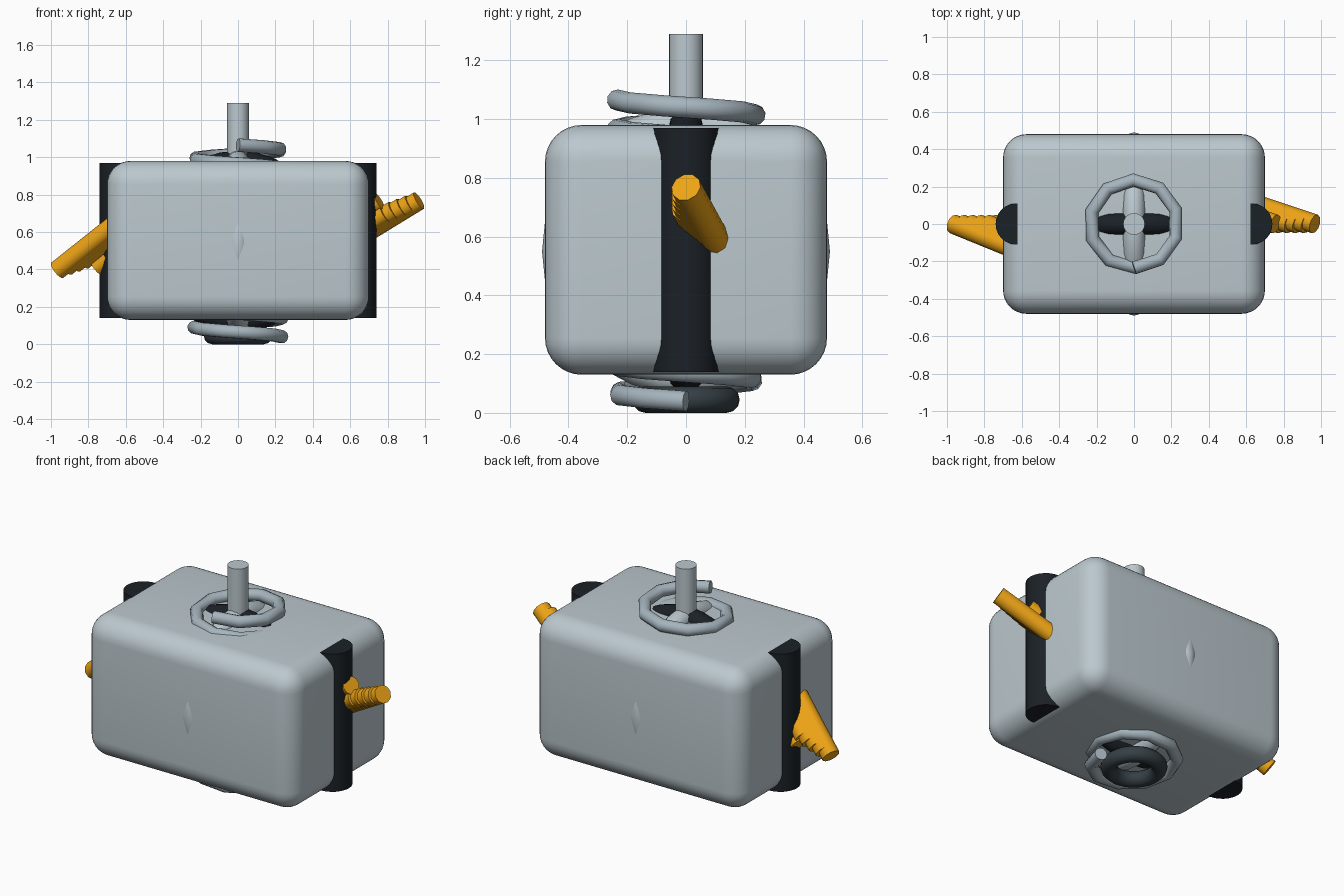
import bpy
from math import cos, sin, pi
from mathutils import Vector

if "Cube" in bpy.data.objects:
    bpy.data.objects.remove(bpy.data.objects["Cube"])


def mat(name, rgb):
    m = bpy.data.materials.new(name)
    m.diffuse_color = (*rgb, 1)
    m.use_nodes = True
    m.node_tree.nodes["Principled BSDF"].inputs["Base Color"].default_value = m.diffuse_color
    return m


PALE = mat("pale_metal", (0.50, 0.58, 0.62))
STEEL = mat("coil_steel", (0.38, 0.46, 0.51))
DARK = mat("dark", (0.011, 0.015, 0.020))
RUBBER = mat("rubber", (0.035, 0.05, 0.06))
ORANGE = mat("orange", (0.85, 0.37, 0.008))


def finish(name, m, angle=0.6):
    o = bpy.context.object
    o.name = name
    o.data.materials.append(m)
    bpy.ops.object.shade_smooth_by_angle(angle=angle)
    return o


def cylinder(name, m, x, y, z0, z1, r, n):
    bpy.ops.mesh.primitive_cylinder_add(vertices=n, radius=r, depth=z1 - z0,
                                        location=(x, y, (z0 + z1) / 2))
    return finish(name, m)


def ring(name, m, z, major, minor, rot=(0, 0, 0), n=32):
    bpy.ops.mesh.primitive_torus_add(major_radius=major, minor_radius=minor, rotation=rot,
                                     location=(0, 0, z), major_segments=n, minor_segments=12)
    return finish(name, m)


def tube(name, m, pts, r):
    c = bpy.data.curves.new(name, 'CURVE')
    c.dimensions = '3D'
    c.bevel_depth = r
    c.bevel_resolution = 3
    c.use_fill_caps = True
    s = c.splines.new('POLY')
    s.points.add(len(pts) - 1)
    for p, co in zip(s.points, pts):
        p.co = (*co, 1)
    o = bpy.data.objects.new(name, c)
    bpy.context.collection.objects.link(o)
    c.materials.append(m)
    return o


# rounded body block
bpy.ops.mesh.primitive_cube_add(size=1, location=(0, 0, 0.555))
body = bpy.context.object
body.scale = (1.4, 0.96, 0.85)
bpy.ops.object.transform_apply(location=False, rotation=False, scale=True)
bev = body.modifiers.new("round", 'BEVEL')
bev.width = 0.125
bev.segments = 8
bpy.ops.object.modifier_apply(modifier="round")
finish("body", PALE)

# side posts, centre shaft, foot ring
for s, side in ((-1, "left"), (1, "right")):
    cylinder(side + "_post", DARK, s * 0.63, 0, 0.14, 0.97, 0.11, 24)
cylinder("shaft", PALE, 0, 0, 0.3, 1.29, 0.058, 24)
ring("foot_ring", RUBBER, 0.045, 0.138, 0.045)

# crossed upright rings
ring("pale_ring", PALE, 0.55, 0.43, 0.06, (0, pi / 2, 0))
ring("dark_ring", DARK, 0.55, 0.425, 0.06, (pi / 2, 0, 0))

# coil that surfaces at top and bottom
N = 10
steps = int(10.25 * N)
coil = []
for i in range(steps + 1):
    t = 10.25 * i / steps
    a = -2 * pi * t
    coil.append((0.235 * cos(a), 0.235 * sin(a), 0.04 + 0.1 * t))
tube("coil", STEEL, coil, 0.036)

# stacked slanted rods on each side
for side, tip, run, step, lone in (
        ("right", (0.967, 0, 0.768), (-0.27, 0.09, -0.165), (-0.045, 0, -0.017), (0.755, 0, 0.765)),
        ("left", (-0.967, 0, 0.395), (0.27, -0.11, 0.215), (0.045, 0, 0.017), (-0.755, 0, 0.41))):
    run, step = Vector(run), Vector(step)
    starts = [Vector(tip) + k * step for k in range(5)] + [Vector(lone)]
    for k, p in enumerate(starts):
        tube(f"{side}_rod_{k + 1}", ORANGE, [p, p + run * 1.5], 0.052)
